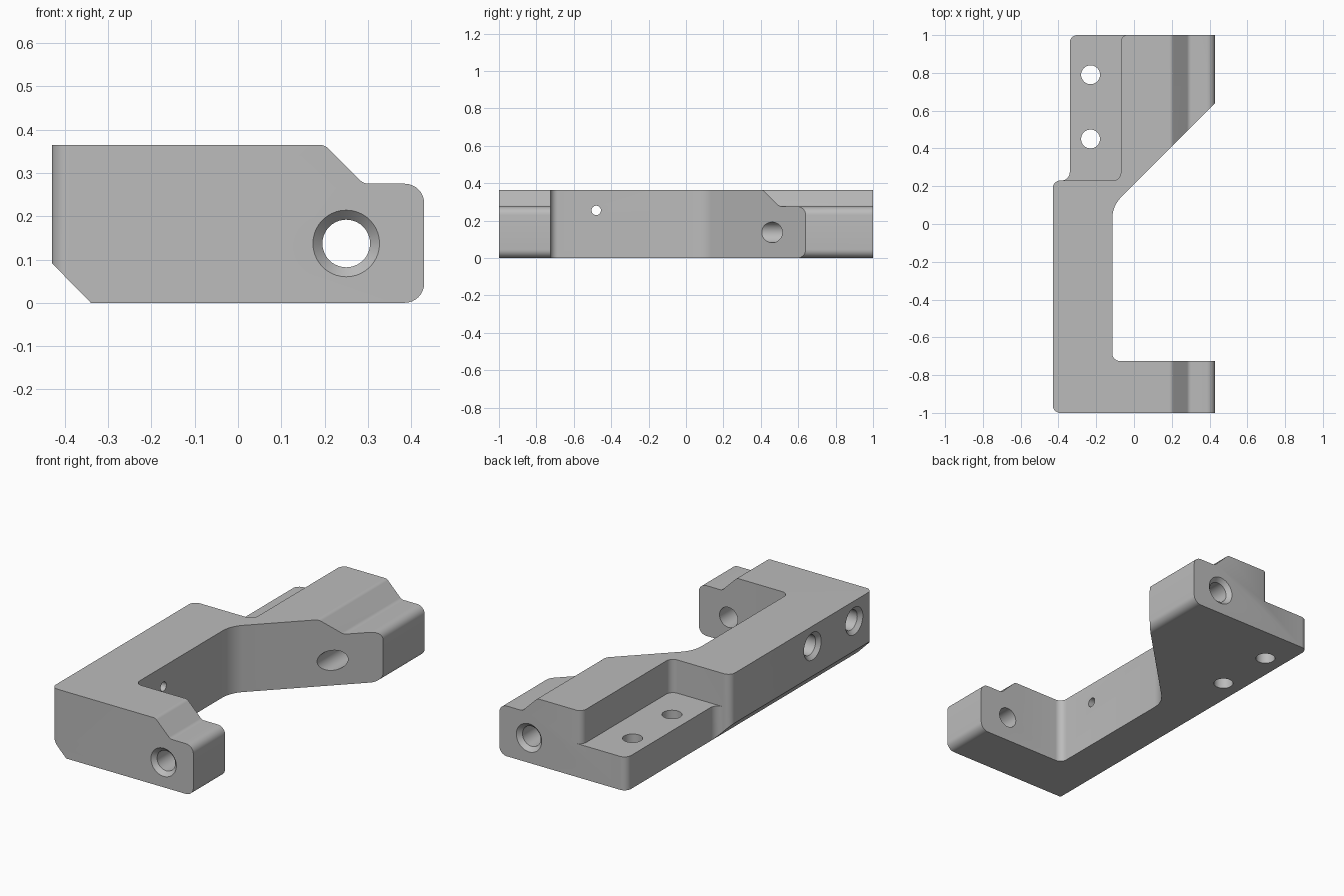
import bpy, bmesh
from math import pi, sin, cos, tan
from mathutils import Vector

cube = bpy.data.objects.get("Cube")
if cube:
    bpy.data.objects.remove(cube, do_unlink=True)

grey = bpy.data.materials.new("plain grey")
grey.use_nodes = True
colour = (0.5, 0.5, 0.5, 1)
grey.diffuse_color = colour
grey.node_tree.nodes["Principled BSDF"].inputs["Base Color"].default_value = colour


def rounded(corners, steps=8):
    """Turn (a, b, radius) corners into an outline with rounded corners."""
    out = []
    for i, (a, b, r) in enumerate(corners):
        p = Vector((a, b))
        if r == 0:
            out.append(p)
            continue
        u = (Vector(corners[i - 1][:2]) - p).normalized()
        v = (Vector(corners[(i + 1) % len(corners)][:2]) - p).normalized()
        half = u.angle(v) / 2
        centre = p + (u + v).normalized() * (r / sin(half))
        start = p + u * (r / tan(half)) - centre
        end = p + v * (r / tan(half)) - centre
        sweep = pi - 2 * half
        for k in range(steps + 1):
            t = k / steps
            out.append(centre + (start * sin((1 - t) * sweep)
                                 + end * sin(t * sweep)) / sin(sweep))
    return out


def solid(name, bm):
    bmesh.ops.recalc_face_normals(bm, faces=bm.faces)
    mesh = bpy.data.meshes.new(name)
    bm.to_mesh(mesh)
    bm.free()
    mesh.materials.append(grey)
    obj = bpy.data.objects.new(name, mesh)
    bpy.context.collection.objects.link(obj)
    return obj


def prism(name, corners, place, low, high):
    """Extrude an outline; place maps (a, b, level) to a 3D point."""
    bm = bmesh.new()
    outline = rounded(corners)
    base = bm.faces.new([bm.verts.new(place(p.x, p.y, low)) for p in outline])
    new = bmesh.ops.extrude_face_region(bm, geom=[base])["geom"]
    move = Vector(place(0, 0, high)) - Vector(place(0, 0, low))
    bmesh.ops.translate(bm, vec=move, verts=[g for g in new if isinstance(g, bmesh.types.BMVert)])
    return solid(name, bm)


def bore(name, start, axis, stages, sides=40):
    """Stepped round cutter from (depth, radius) stages along an axis."""
    axis, start = Vector(axis), Vector(start)
    u = axis.orthogonal().normalized()
    v = axis.cross(u)
    bm = bmesh.new()
    rings = []
    for depth, r in stages:
        rings.append([bm.verts.new(start + axis * depth
                                   + r * (u * cos(2 * pi * k / sides) + v * sin(2 * pi * k / sides)))
                      for k in range(sides)])
    for a, b in zip(rings, rings[1:]):
        for k in range(sides):
            n = (k + 1) % sides
            bm.faces.new((a[k], a[n], b[n], b[k]))
    bm.faces.new(rings[0])
    bm.faces.new(rings[-1])
    return solid(name, bm)


def combine(target, tool, operation):
    mod = target.modifiers.new(tool.name, "BOOLEAN")
    mod.operation, mod.object, mod.solver = operation, tool, "EXACT"
    bpy.context.view_layer.objects.active = target
    bpy.ops.object.modifier_apply(modifier=mod.name)
    bpy.data.objects.remove(tool, do_unlink=True)


# Bracket body: plan outline crossed with the stepped end profile
plan = [(-0.43, -1, 0.04), (0.5, -1, 0), (0.5, -0.725, 0), (-0.115, -0.725, 0.04),
        (-0.115, 0.095, 0.16), (0.43, 0.64, 0), (0.5, 0.71, 0), (0.5, 1, 0),
        (-0.34, 1, 0.04), (-0.34, 0.23, 0.045), (-0.43, 0.23, 0.04)]
side = [(-0.43, 0.365, 0), (0.2, 0.365, 0.03), (0.29, 0.275, 0.03), (0.43, 0.275, 0.045),
        (0.43, 0, 0.045), (-0.34, 0, 0), (-0.43, 0.095, 0)]
# Widen the straight left side so that only the plan outline sets it
side[0] = (-0.6, 0.365, 0)
side[-1] = (-0.6, 0.265, 0)
bracket = prism("bracket", plan, lambda a, b, c: (a, b, c), -0.1, 0.5)
profile = prism("end_profile", side, lambda a, b, c: (a, c, b), -1.2, 1.2)
combine(bracket, profile, "INTERSECT")

# Recess above the mounting flange
recess = [(-0.6, 0.23, 0), (-0.07, 0.23, 0.04), (-0.07, 1.002, 0.04),
          (0, 1.002, 0), (0, 1.1, 0), (-0.6, 1.1, 0)]
combine(bracket, prism("recess", recess, lambda a, b, c: (a, b, c), 0.183, 0.6), "DIFFERENCE")

# Countersunk bolt holes through both arms
for end in (-1, 1):
    combine(bracket, bore("arm_hole", (0.25, end, 0.137), (0, -end, 0),
                          [(-0.02, 0.097), (0.022, 0.055), (0.7, 0.055)]), "DIFFERENCE")

# Countersunk holes in the outer wall, one with a small outlet
sunk = [(-0.02, 0.095), (0.02, 0.055)]
combine(bracket, bore("wall_hole", (-0.43, -0.48, 0.255), (1, 0, 0),
                      sunk + [(0.22, 0.055), (0.22, 0.025), (0.5, 0.025)]), "DIFFERENCE")
combine(bracket, bore("blind_hole", (-0.43, -0.84, 0.255), (1, 0, 0),
                      sunk + [(0.3, 0.055)]), "DIFFERENCE")

# Flange screw holes
for y in (0.45, 0.79):
    combine(bracket, bore("flange_hole", (-0.23, y, -0.1), (0, 0, 1),
                          [(0, 0.05), (0.5, 0.05)]), "DIFFERENCE")

bpy.ops.object.select_all(action="DESELECT")
bracket.select_set(True)
bpy.context.view_layer.objects.active = bracket
bpy.ops.object.shade_smooth_by_angle(angle=pi / 7)
